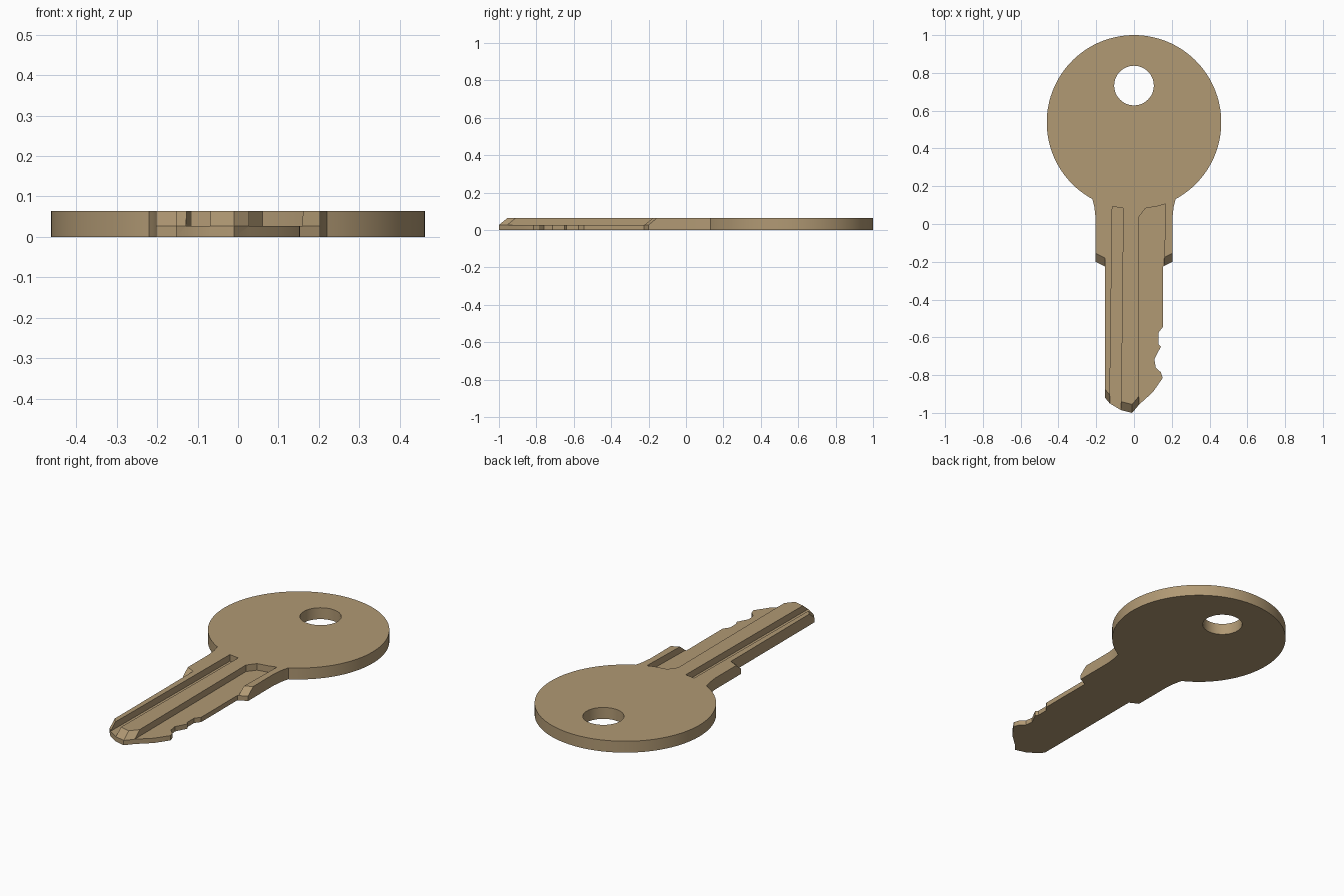
import bpy
import bmesh
import math

cube = bpy.data.objects.get("Cube")
if cube:
    bpy.data.objects.remove(cube, do_unlink=True)

THICK, STEP, BEVEL = 0.064, 0.027, 0.045

brass = bpy.data.materials.new("brass")
brass.use_nodes = True
brass.diffuse_color = (0.44, 0.32, 0.175, 1)
brass.node_tree.nodes["Principled BSDF"].inputs["Base Color"].default_value = brass.diffuse_color


def loft(name, loops):
    """Closed solid through stacked loops of matching points."""
    bm = bmesh.new()
    rings = [[bm.verts.new(p) for p in loop] for loop in loops]
    n = len(rings[0])
    bm.faces.new(rings[0][::-1])
    bm.faces.new(rings[-1])
    for low, high in zip(rings, rings[1:]):
        for i in range(n):
            j = (i + 1) % n
            bm.faces.new((low[i], low[j], high[j], high[i]))
    bmesh.ops.recalc_face_normals(bm, faces=bm.faces)
    mesh = bpy.data.meshes.new(name)
    bm.to_mesh(mesh)
    bm.free()
    mesh.materials.append(brass)
    obj = bpy.data.objects.new(name, mesh)
    bpy.context.collection.objects.link(obj)
    return obj


def cutter(name, outline, bottom):
    obj = loft(name, [[(x, y, z) for x, y in outline] for z in (bottom, 0.2)])
    obj.hide_render = True
    return obj


def arc(radius, cy, start, end, count):
    return [(radius * math.cos(a), cy + radius * math.sin(a))
            for a in (start + (end - start) * i / count for i in range(count + 1))]


# Outline, counter-clockwise: round head, left neck, blade tip, notches, right neck
neck_angle = math.radians(-61.5)
head = arc(0.462, 0.538, neck_angle, math.pi - neck_angle, 96)
neck = [(-0.21, 0.09), (-0.203, 0.03)]
shoulder = [(-0.203, -0.2), (-0.153, -0.225)]
tip = [(-0.153, -0.92), (-0.128, -0.95), (-0.07, -0.985), (-0.01, -1.0), (0.028, -0.955)]
notches = [(0.1, -0.89), (0.152, -0.815), (0.142, -0.785), (0.115, -0.76), (0.108, -0.715),
           (0.142, -0.65), (0.13, -0.638), (0.13, -0.575), (0.153, -0.545)]
far_shoulder = [(-x, y) for x, y in reversed(shoulder)]
far_neck = [(-x, y) for x, y in reversed(neck)]

sections = [(head, 0), (neck, 0), (shoulder, BEVEL), (tip, BEVEL),
            (notches, 0), (far_shoulder, BEVEL), (far_neck, 0)]
points = [(x, y, slope) for part, slope in sections for x, y in part]

# Body: straight lower layer, upper layer sloping back at the tip and shoulders
key = loft("key_body", [
    [(x, y, 0) for x, y, s in points],
    [(x, y, STEP) for x, y, s in points],
    [(x, y + s, THICK) for x, y, s in points],
])

# Key ring hole, long narrow groove, and wide recess beside the notches
cutters = [
    cutter("ring_hole_cutter", arc(0.105, 0.733, 0, math.tau * 47 / 48, 47), -0.1),
    cutter("narrow_groove_cutter",
           [(-0.115, 0.092), (-0.13, -1.1), (-0.07, -1.1), (-0.057, 0.084)], STEP),
    cutter("wide_recess_cutter",
           [(0.028, -1.1), (0.3, -1.1), (0.3, -0.3), (0.157, -0.3), (0.168, 0.107),
            (0.13, 0.095), (0.06, 0.083), (0.024, 0.035)], STEP),
]
bpy.context.view_layer.objects.active = key
key.select_set(True)
for tool in cutters:
    cut = key.modifiers.new(tool.name, 'BOOLEAN')
    cut.operation = 'DIFFERENCE'
    cut.solver = 'EXACT'
    cut.object = tool
    bpy.ops.object.modifier_apply(modifier=cut.name)
    bpy.data.objects.remove(tool, do_unlink=True)

# Smooth the round edges, keep the machined ones sharp
bpy.ops.object.shade_smooth_by_angle(angle=math.radians(20))
